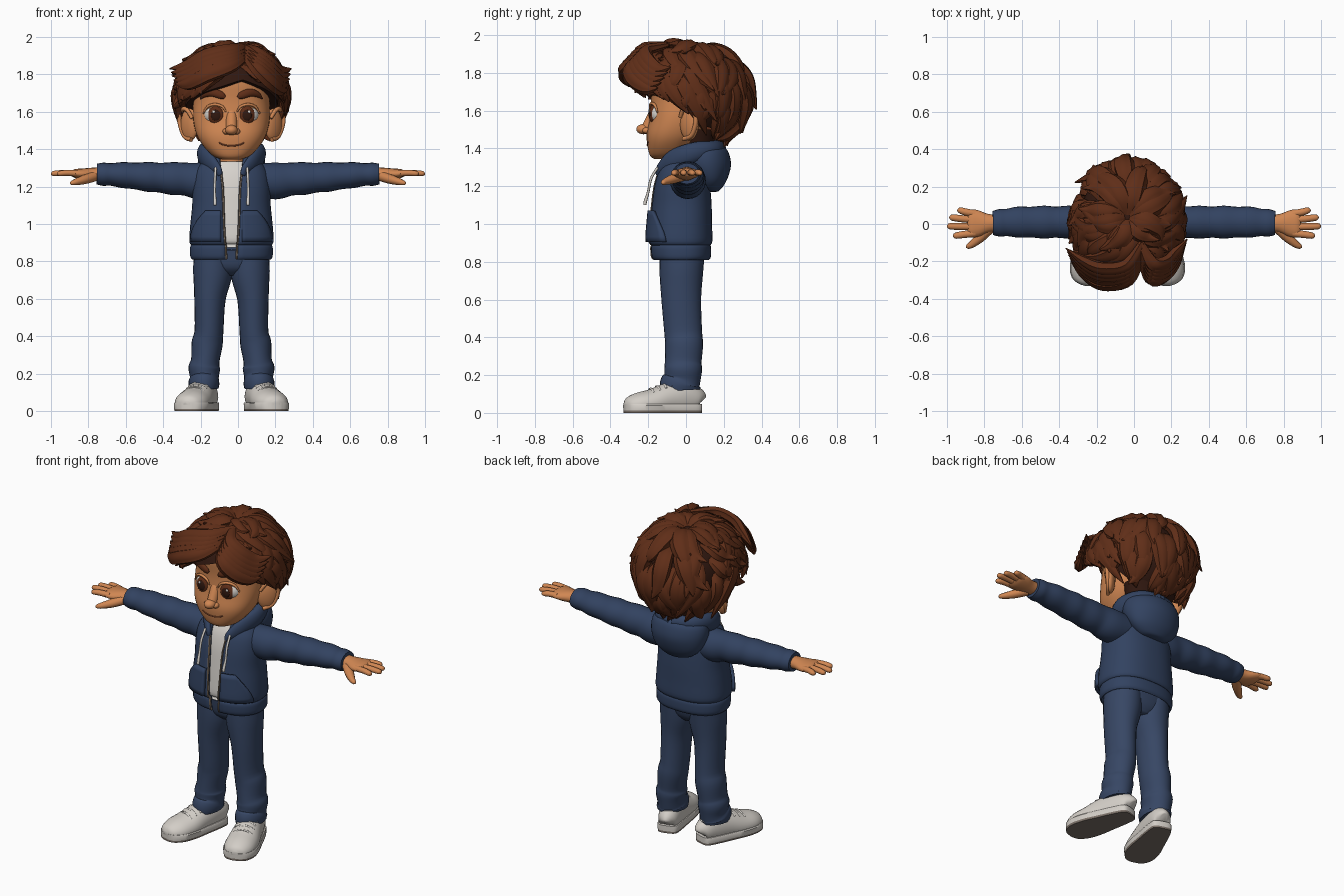
import bpy, bmesh, random
from math import sin, cos, pi, asin, radians, exp, copysign
from mathutils import Vector, Matrix

random.seed(4)
if "Cube" in bpy.data.objects:
    bpy.data.objects.remove(bpy.data.objects["Cube"])
CX = -0.035  # centre line of the body


def material(name, *rgb):
    m = bpy.data.materials.new(name)
    m.use_nodes = True
    m.diffuse_color = (*rgb, 1)
    m.node_tree.nodes["Principled BSDF"].inputs["Base Color"].default_value = (*rgb, 1)
    return m


SKIN = material("skin", 0.63, 0.24, 0.085)
LIP = material("lip line", 0.26, 0.075, 0.03)
HAIR = material("brown hair", 0.115, 0.027, 0.009)
JACKET = material("navy jacket", 0.032, 0.055, 0.118)
PANTS = material("navy trousers", 0.038, 0.062, 0.128)
WHITE = material("off white", 0.68, 0.65, 0.61)
SHOE = material("shoe white", 0.65, 0.615, 0.57)
SOLE = material("sole brown", 0.2, 0.165, 0.14)
DARK = material("deep brown", 0.03, 0.009, 0.005)
ZIP = material("zip brown", 0.24, 0.18, 0.13)


def spline(pts, n=4):
    """Smooth curve through tuples of any length."""
    out = []
    for i in range(len(pts) - 1):
        a, b, c, d = pts[max(i - 1, 0)], pts[i], pts[i + 1], pts[min(i + 2, len(pts) - 1)]
        for k in range(n):
            t = k / n
            out.append(tuple(q + .5 * t * (r - p + t * (2 * p - 5 * q + 4 * r - s + t * (3 * (q - r) + s - p)))
                             for p, q, r, s in zip(a, b, c, d)))
    return out + [tuple(pts[-1])]


def build(name, lofts, mats, wrap=True, mirror=False, cx=CX, rule=None, thick=0, angle=60):
    """Make one object from lists of rings."""
    bm = bmesh.new()
    for rings in lofts:
        vs = [[bm.verts.new(p) for p in ring] for ring in rings]
        n = len(vs[0])
        for a, b in zip(vs, vs[1:]):
            for j in range(n if wrap else n - 1):
                bm.faces.new((a[j], a[(j + 1) % n], b[(j + 1) % n], b[j]))
        if wrap:
            bm.faces.new(vs[0][::-1])
            bm.faces.new(vs[-1])
    bmesh.ops.recalc_face_normals(bm, faces=bm.faces)
    if rule:
        for f in bm.faces:
            f.material_index = rule(f)
    me = bpy.data.meshes.new(name)
    bm.to_mesh(me)
    bm.free()
    ob = bpy.data.objects.new(name, me)
    bpy.context.collection.objects.link(ob)
    ob.location.x = cx
    for m in mats if isinstance(mats, list) else [mats]:
        me.materials.append(m)
    if mirror:
        ob.modifiers.new("Mirror", "MIRROR").use_mirror_merge = False
    if thick:
        s = ob.modifiers.new("Solidify", "SOLIDIFY")
        s.thickness, s.offset = thick, 0
    bpy.ops.object.select_all(action="DESELECT")
    ob.select_set(True)
    bpy.context.view_layer.objects.active = ob
    bpy.ops.object.shade_smooth_by_angle(angle=radians(angle))
    return ob


def tube(pts, hint, sides=12, groove=0, floor=-9, n=4):
    """Rings along (x, y, z, side radius, up radius) points."""
    pts = spline(pts, n)
    pos = [Vector(p[:3]) for p in pts]
    rings = []
    for i, p in enumerate(pts):
        t = (pos[min(i + 1, len(pos) - 1)] - pos[max(i - 1, 0)]).normalized()
        h = hint(pos[i]) if callable(hint) else Vector(hint)
        side = t.cross(h).normalized()
        up = side.cross(t)
        ring = []
        for j in range(sides):
            a, g = 2 * pi * j / sides, 1 - groove * (j % 2)
            v = pos[i] + side * (p[3] * g * cos(a)) + up * (p[4] * g * sin(a))
            v.z = max(v.z, floor)
            ring.append(v)
        rings.append(ring)
    return rings


def ovals(rows, e=.85, seg=40):
    """Rings from (z, half width, front y, back y, front gap) rows."""
    rings = []
    for z, w, f, b, gap in spline(rows):
        g = asin(min(1, max(0, gap) / w) ** (1 / e))
        ring = []
        for j in range(seg):
            t = g + (2 * pi - 2 * g) * (j / (seg - 1) if gap > 0 else j / seg)
            s, c = sin(t), cos(t)
            ring.append((w * copysign(abs(s) ** e, s), (f + b) / 2 - (b - f) / 2 * copysign(abs(c) ** e, c), z))
        rings.append(ring)
    return rings


def front_y(rows, x, z, e=.85):
    """Front surface of an oval loft."""
    r = min(spline(rows, 12), key=lambda q: abs(q[0] - z))
    k = max(0, 1 - min(1, abs(x) / r[1]) ** (2 / e)) ** (e / 2)
    return (r[2] + r[3]) / 2 - (r[3] - r[2]) / 2 * k


def ball(name, loc, size, mat, mirror=False, tilt=0):
    rows = [(-cos(pi * i / 14), sin(pi * i / 14) + .01) for i in range(15)]
    rot = Matrix.Rotation(tilt, 3, "Z")
    rings = [[rot @ Vector((r * cos(j * pi / 12) * size[0], r * sin(j * pi / 12) * size[1], h * size[2])) + Vector(loc)
              for j in range(24)] for h, r in rows]
    return build(name, [rings], mat, mirror=mirror)


# Trousers
build("trouser_legs", [tube([(.10, -.02, .86, .10, .12), (.10, -.025, .74, .105, .115), (.115, -.025, .6, .084, .105),
                            (.12, -.015, .43, .077, .10), (.13, -.01, .36, .083, .10), (.14, -.015, .27, .076, .097),
                            (.145, -.015, .23, .085, .10), (.145, -.02, .18, .077, .097), (.147, -.03, .15, .083, .108),
                            (.147, -.03, .12, .078, .105)], (0, 1, 0), 24)], PANTS, mirror=True)
build("trouser_seat", [ovals([(.725, .06, -.08, .05, 0), (.77, .16, -.125, .08, 0), (.86, .2, -.14, .1, 0)])], PANTS)

# Jacket, open at the front over a shirt
TORSO = [(.815, .205, -.165, .115, .026), (.83, .213, -.175, .125, .026), (.875, .213, -.178, .125, .028),
         (.89, .205, -.172, .12, .03), (.91, .218, -.19, .132, .033), (1.0, .212, -.185, .13, .038),
         (1.1, .202, -.175, .128, .041), (1.2, .2, -.162, .12, .045), (1.28, .185, -.14, .11, .055),
         (1.335, .14, -.11, .1, .06), (1.36, .1, -.09, .09, .06)]
build("jacket_body", [ovals(TORSO)], JACKET, wrap=False, thick=.016)
build("shirt", [ovals([(z, w - .02, f + .016, b - .02, 0) for z, w, f, b, g in TORSO[2:-1]])], WHITE)
build("zip_edges", [tube([(g + .002, front_y(TORSO, g, z) - .006, z, .006, .007) for z, w, f, b, g in TORSO[:-2]],
                         (0, 1, 0), 6, n=2)], ZIP, mirror=True)


def pocket_row(v):
    z = .905 + .165 * v
    outer = .208 - .078 * v * v
    xs = [.055 + (outer - .055) * u / 9 for u in range(10)]
    return [(x * 1.03, front_y(TORSO, x, z) - .016, z) for x in xs]


build("front_pockets", [[pocket_row(i / 6) for i in range(7)]], JACKET, wrap=False, mirror=True, thick=.024)
build("drawstrings", [tube([(.085, -.15, 1.30, .007, .007), (.088, -.185, 1.24, .007, .007), (.09, -.2, 1.17, .007, .007),
                            (.088, -.215, 1.12, .009, .009), (.088, -.218, 1.10, .008, .008)], (0, 1, 0), 8)],
      SHOE, mirror=True)

# Hood lying on the back, with a rolled rim
hood = [(.0, .165, 1.395, .05, .05), (.1, .13, 1.395, .048, .05), (.15, .03, 1.375, .035, .055),
        (.125, -.07, 1.34, .026, .05), (.075, -.135, 1.29, .018, .03), (.06, -.15, 1.26, .01, .012)]
build("hood_rim", [tube(hood, (0, 0, 1), 14)], JACKET, mirror=True)
build("hood_bag", [ovals([(1.17, .03, .12, .16, 0), (1.18, .09, .08, .18, 0), (1.23, .15, .04, .215, 0),
                          (1.31, .178, -.02, .238, 0), (1.38, .17, -.02, .225, 0), (1.41, .13, .0, .2, 0)], 1)], JACKET)

# Sleeves and hands
build("sleeves", [tube([(.08, .01, 1.235, .09, .09), (.2, .01, 1.23, .095, .098), (.28, .01, 1.24, .084, .088),
                        (.35, .01, 1.243, .088, .088), (.42, .01, 1.248, .083, .079), (.48, .01, 1.252, .088, .08),
                        (.55, .01, 1.257, .082, .071), (.62, .01, 1.262, .083, .069), (.68, .008, 1.265, .073, .06),
                        (.72, .006, 1.266, .073, .062), (.755, .005, 1.267, .064, .055)], (0, 0, 1), 24)],
      JACKET, mirror=True, cx=0)
hand = [tube([(.72, .005, 1.266, .044, .037), (.78, .004, 1.266, .05, .035), (.83, .003, 1.267, .07, .03),
              (.87, .003, 1.27, .075, .024), (.89, .003, 1.27, .06, .014)], (0, 0, 1), 16)]
for y0, y1, tip in ((.055, .072, .945), (.022, .034, .988), (-.015, -.012, 1.0), (-.05, -.062, .968)):
    hand.append(tube([(.85, y0, 1.27, .019, .018), ((.85 + tip) / 2, (y0 + y1) / 2, 1.273, .019, .017),
                      (tip - .018, y1, 1.27, .017, .015), (tip - .004, y1, 1.268, .01, .009),
                      (tip, y1, 1.268, .002, .002)], (0, 0, 1), 10))
hand.append(tube([(.77, -.02, 1.255, .03, .028), (.82, -.07, 1.238, .027, .025), (.865, -.108, 1.225, .019, .018),
                  (.89, -.122, 1.218, .012, .011), (.897, -.126, 1.216, .002, .002)], (0, 0, 1), 10))
build("hands", hand, SKIN, mirror=True, cx=0)

# Shoes, toes turned out
TURN = Matrix.Rotation(.3, 3, "Z")


def turned(rings):
    return [[TURN @ Vector(p) + Vector((.142, -.005, 0)) for p in r] for r in rings]


FOOT = [(.085, .02, .035, .06), (.07, .052, .062, .07), (0, .068, .095, .08), (-.09, .08, .088, .072),
        (-.18, .092, .075, .052), (-.26, .088, .064, .043), (-.315, .06, .045, .036), (-.335, .02, .02, .034)]
build("shoe_uppers", [turned(tube([(0, y, z, w, h) for y, w, h, z in FOOT], (0, 0, 1), 24, floor=.02))],
      SHOE, mirror=True)
edge = [(w + .004, y) for y, w, h, z in spline(FOOT)]
outline = edge + [(-x, y) for x, y in reversed(edge)]
build("shoe_soles", [turned([[(x * k, y, z) for x, y in outline] for z, k in ((0, .97), (.012, 1), (.04, 1.02), (.046, .97))])],
      [SHOE, SOLE], mirror=True, rule=lambda f: int(f.calc_center_median().z < .008), angle=40)
laces = [turned(tube([(x * .055, y, z - .022 * x * x, .006, .006) for x in (-1, -.5, 0, .5, 1)], (0, 0, 1), 6, n=2))
         for y, z in ((-.19, .128), (-.155, .14), (-.12, .152), (-.085, .163))]
build("laces", laces, WHITE, mirror=True)

# Head, neck and ears
HEAD = [(1.345, .05, -.17, -.05, 0), (1.365, .1, -.192, 0, 0), (1.42, .153, -.205, .04, 0), (1.48, .187, -.208, .09, 0),
        (1.56, .205, -.192, .13, 0), (1.66, .205, -.186, .18, 0), (1.78, .2, -.19, .2, 0), (1.88, .14, -.13, .15, 0),
        (1.92, .05, -.05, .08, 0)]
build("head", [ovals(HEAD)], SKIN)
build("neck", [ovals([(1.25, .09, -.1, .08, 0), (1.32, .075, -.09, .07, 0), (1.44, .075, -.09, .08, 0)], 1)], SKIN)
ball("ears", (.225, .018, 1.53), (.028, .062, .088), SKIN, True, -.75)
build("ear_rims", [tube([(.21, -.03, 1.565, .01, .01), (.24, -.01, 1.612, .012, .012), (.27, .035, 1.605, .013, .013),
                         (.277, .052, 1.545, .012, .012), (.252, .03, 1.47, .012, .012), (.215, -.015, 1.45, .012, .012)],
                        (1, 0, 0), 8)], SKIN, mirror=True)

# Face
ball("eye_whites", (.089, -.139, 1.582), (.058, .052, .053), WHITE, True, .15)
ball("irises", (.083, -.175, 1.582), (.044, .02, .048), HAIR, True, .1)
ball("pupils", (.082, -.189, 1.582), (.027, .009, .03), DARK, True)
ball("eye_glints", (.095, -.195, 1.6), (.008, .004, .008), WHITE, True)


def face_path(pts, lift):
    return [(x, front_y(HEAD, x, z) - lift, z, w, h) for x, z, w, h in pts]


build("upper_lids", [tube(face_path([(.03, 1.6, .004, .004), (.048, 1.627, .007, .008), (.088, 1.639, .008, .01),
                                     (.128, 1.627, .007, .008), (.152, 1.59, .004, .004)], .004), (0, 1, 0), 8)],
      SKIN, mirror=True)
build("eyebrows", [tube(face_path([(.035, 1.675, .008, .006), (.055, 1.688, .02, .012), (.1, 1.702, .021, .012),
                                   (.14, 1.692, .015, .01), (.165, 1.67, .004, .004)], .006), (0, 1, 0), 10)],
      HAIR, mirror=True)
build("mouth", [tube(face_path([(-.068, 1.436, .003, .004), (-.045, 1.424, .004, .004), (0, 1.418, .004, .004),
                                (.045, 1.424, .004, .004), (.068, 1.436, .003, .004)], 0), (0, 1, 0), 8)], LIP)
ball("nose_tip", (0, -.225, 1.502), (.033, .038, .027), SKIN)
ball("nostrils", (.027, -.208, 1.495), (.02, .024, .017), SKIN, True)
build("nose_bridge", [tube([(0, -.15, 1.62, .03, .025), (0, -.172, 1.575, .03, .03), (0, -.205, 1.51, .03, .03)],
                           (0, 1, 0), 16)], SKIN)

# Hair: a dark cap under layers of tapered, curling locks swept away from a parting
LINE = [(0, 70), (40, 84), (70, 97), (92, 110), (112, 136), (180, 156)]
PART = .25


def wrapped(a):
    return (a + pi) % (2 * pi) - pi


def hairline(a):
    d = abs(wrapped(a - PART * max(0, cos(a)))) * 180 / pi
    for (x0, y0), (x1, y1) in zip(LINE, LINE[1:]):
        if d <= x1 + .01:
            return radians(y0 + (y1 - y0) * (d - x0) / (x1 - x0))


def scalp(a, p, s):
    r = max(sin(p), .001) ** (1 if p < pi / 2 else .85) * s
    return Vector((.262 * r * sin(a), .03 - .28 * r * cos(a), 1.69 + .248 * s * cos(p)))


def outward(q):
    return q - Vector((0, .03, 1.66))


cap = [[scalp(a, max(.01, f * hairline(a)), s) for a in [2 * pi * j / 48 for j in range(48)]]
       for f, s in [(i / 10, .97) for i in range(11)] + [(1.0, .7)]]
build("hair_cap", [cap], DARK)
build("nape_hair", [ovals([(1.34, .125, -.03, .14, 0), (1.42, .14, -.02, .17, 0), (1.5, .17, 0, .19, 0)], 1)], DARK)
locks = []
for f0, f1, count in ((.62, 1.05, 30), (.44, .9, 26), (.24, .7, 20), (.03, .48, 13)):
    for i in range(count):
        a = wrapped(2 * pi * (i + random.uniform(-.3, .3)) / count)
        d = wrapped(a - PART)
        front = exp(-(d / 1.2) ** 2)
        sweep = .55 * copysign(front, d) + random.uniform(-.5, .5) * (1 - .7 * front)
        curl = random.uniform(-.4, .4)
        size = random.uniform(.85, 1.2)
        lift = random.uniform(-.02, .05)
        tip = random.uniform(1.08, 1.27)
        pts = []
        for t, s, w, h in ((0, .92, .022, .01), (.25, 1.04, .046, .026), (.5, 1.08, .05, .032),
                           (.8, 1.1, .034, .024), (1, tip, .003, .003)):
            at = a + sweep * t + curl * t ** 3
            # high tips flick back upwards
            p = min(2.75, hairline(at) * (f0 + (f1 - f0) * t)) - .8 * max(0, tip - 1.14) * t ** 4
            s += lift * t + .1 * t * max(0, cos(at)) * sin(p)
            pts.append((*scalp(at, p, s), w * size, h * size))
        locks.append(tube(pts, outward, 14, groove=.14, n=4))
build("hair_locks", locks, HAIR, angle=50)

# Fringe: long locks arching forward from the parting to both sides
fringe = []
for i in range(5):
    k = i / 4
    right = [(.08, -.1 - .06 * k, 1.95 - .05 * k), (0, -.22 - .08 * k, 1.93 - .08 * k),
             (-.13, -.24 - .085 * k, 1.9 - .1 * k), (-.23, -.2 - .07 * k, 1.85 - .1 * k),
             (-.33 + .03 * k, -.13 - .07 * k, 1.83 - .08 * k)]
    left = [(.07, -.1 - .06 * k, 1.95 - .05 * k), (.13, -.21 - .08 * k, 1.92 - .08 * k),
            (.2, -.21 - .07 * k, 1.87 - .1 * k), (.26, -.15 - .06 * k, 1.82 - .1 * k),
            (.32 - .02 * k, -.08 - .07 * k, 1.83 - .11 * k)]
    sizes = ((.02, .015), (.042, .03), (.046, .032), (.036, .026), (.003, .003))
    for path in (right, left):
        fringe.append(tube([p + s for p, s in zip(path, sizes)], outward, 14, groove=.14, n=5))
build("fringe", fringe, HAIR, angle=50)
